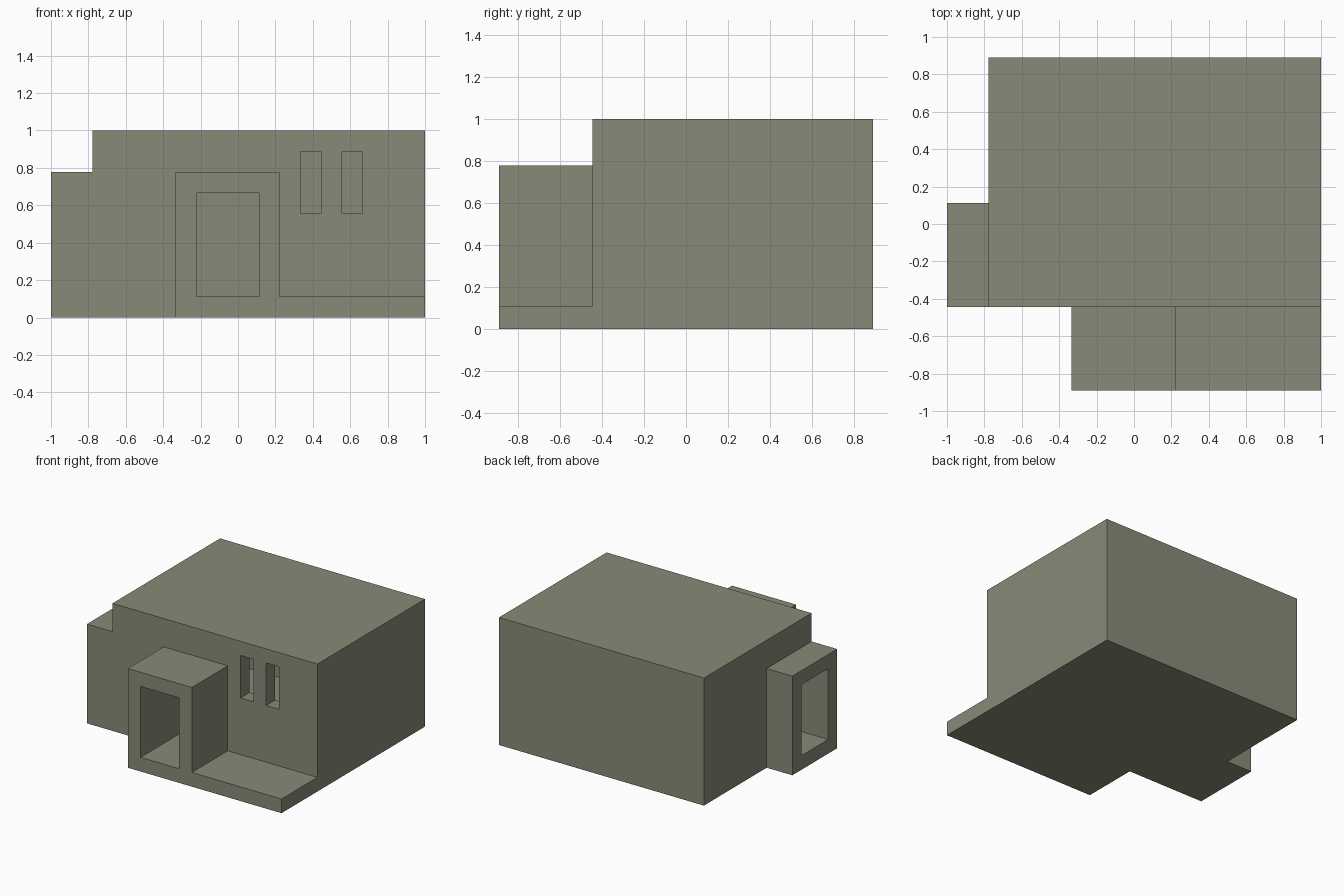
import bpy
from mathutils import Vector

if "Cube" in bpy.data.objects:
    bpy.data.objects.remove(bpy.data.objects["Cube"])

U = 1 / 9  # wall thickness, the module of the whole plan

plaster = bpy.data.materials.new("olive_grey_plaster")
plaster.diffuse_color = (0.255, 0.255, 0.188, 1)
plaster.use_nodes = True
plaster.node_tree.nodes["Principled BSDF"].inputs["Base Color"].default_value = plaster.diffuse_color


def box(name, x, y, z):
    """Box spanning the given (min, max) ranges, in modules."""
    lo, hi = (Vector(p) * U for p in zip(x, y, z))
    bpy.ops.mesh.primitive_cube_add(size=1)
    ob = bpy.context.object
    ob.name = ob.data.name = name
    for v in ob.data.vertices:
        v.co = [lo[i] if v.co[i] < 0 else hi[i] for i in range(3)]
    ob.data.materials.append(plaster)
    return ob


def combine(target, other, operation):
    """Apply a boolean and remove the helper solid."""
    mod = target.modifiers.new(other.name, 'BOOLEAN')
    mod.object, mod.operation, mod.solver = other, operation, 'EXACT'
    bpy.context.view_layer.objects.active = target
    bpy.ops.object.modifier_apply(modifier=mod.name)
    bpy.data.objects.remove(other)


# Main block with entrance porch, low terrace and side annex
house = box("house", (-7, 9), (-4, 8), (0, 9))
for part in (
    box("porch", (-3, 2), (-8, -4), (0, 7)),
    box("terrace", (2, 9), (-8, -4), (0, 1)),
    box("annex", (-9, -7), (-4, 1), (0, 7)),
):
    combine(house, part, 'UNION')

# Hollow room, the two doorways leading into it, and the slit windows
for opening in (
    box("room", (-6, 8), (-3, 7), (1, 8)),
    box("front_doorway", (-2, 1), (-9, -2), (1, 6)),
    box("side_doorway", (-10, -5), (-3, 0), (1, 6)),
    box("left_window", (3, 4), (-5, -2), (5, 8)),
    box("right_window", (5, 6), (-5, -2), (5, 8)),
):
    combine(house, opening, 'DIFFERENCE')
